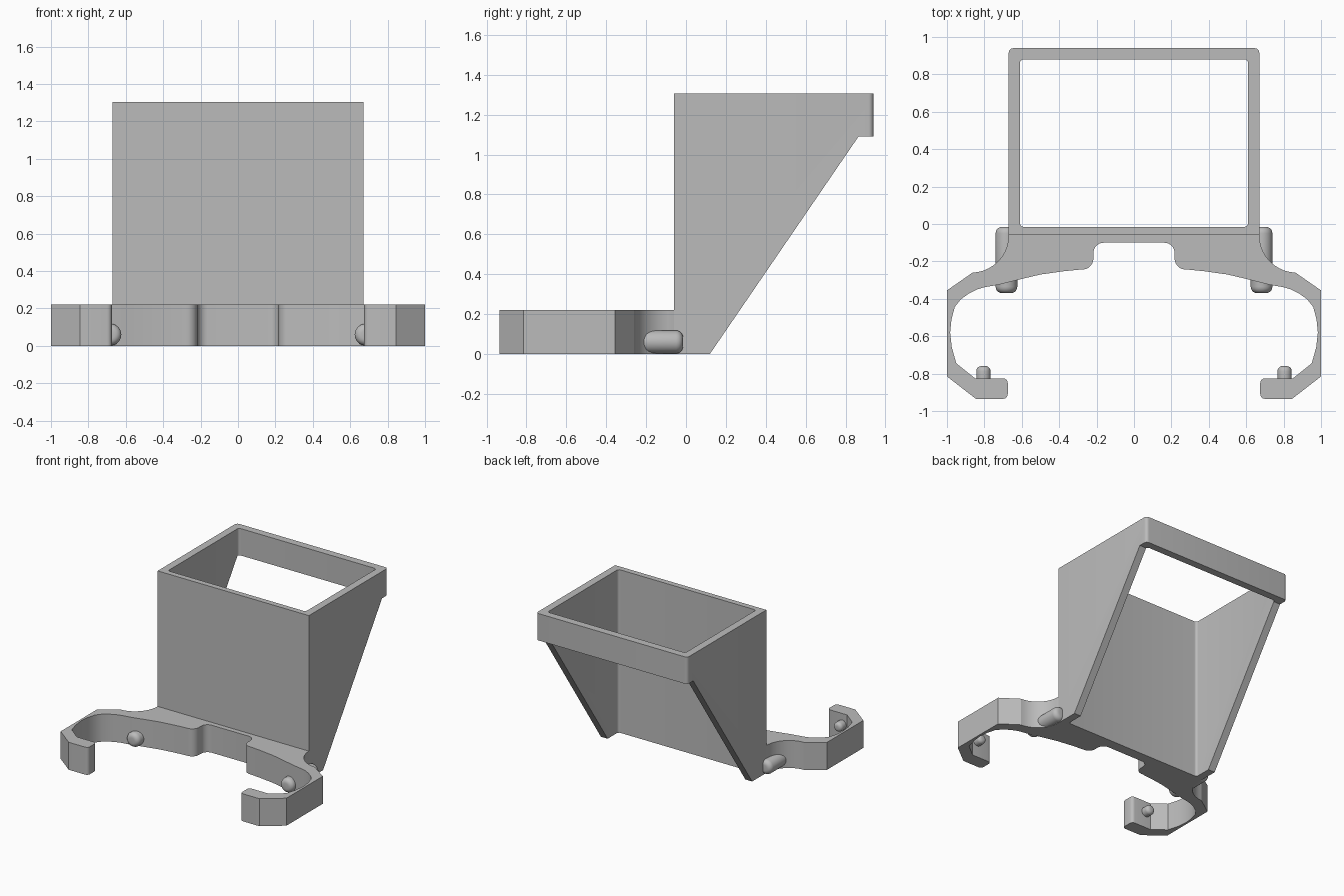
import bpy, bmesh, math
from mathutils import Matrix, Vector

if "Cube" in bpy.data.objects:
    bpy.data.objects.remove(bpy.data.objects["Cube"])

grey = bpy.data.materials.new("plain grey")
grey.diffuse_color = (0.5, 0.5, 0.5, 1)
grey.use_nodes = True
grey.node_tree.nodes["Principled BSDF"].inputs["Base Color"].default_value = grey.diffuse_color


def arc(cx, cy, r, a0, a1, n=6):
    """Points along a circular arc, angles in degrees."""
    angles = [math.radians(a0 + (a1 - a0) * i / n) for i in range(n + 1)]
    return [(cx + r * math.cos(a), cy + r * math.sin(a)) for a in angles]


def finish(name, bm):
    bmesh.ops.recalc_face_normals(bm, faces=bm.faces)
    mesh = bpy.data.meshes.new(name)
    bm.to_mesh(mesh)
    bm.free()
    mesh.materials.append(grey)
    ob = bpy.data.objects.new(name, mesh)
    bpy.context.collection.objects.link(ob)
    return ob


def prism(name, pts, place, sweep):
    """Extrude a flat outline; place maps 2D points to 3D."""
    bm = bmesh.new()
    face = bm.faces.new([bm.verts.new(place(a, b)) for a, b in pts])
    res = bmesh.ops.extrude_face_region(bm, geom=[face])
    verts = [v for v in res["geom"] if isinstance(v, bmesh.types.BMVert)]
    bmesh.ops.translate(bm, verts=verts, vec=Vector(sweep))
    return finish(name, bm)


def apply_all(ob):
    bpy.context.view_layer.objects.active = ob
    for mod in list(ob.modifiers):
        bpy.ops.object.modifier_apply(modifier=mod.name)


def smooth(ob, angle):
    bpy.ops.object.select_all(action='DESELECT')
    ob.select_set(True)
    bpy.context.view_layer.objects.active = ob
    bpy.ops.object.shade_smooth_by_angle(angle=math.radians(angle))


def boolean(ob, cutter, op):
    mod = ob.modifiers.new(op, 'BOOLEAN')
    mod.object, mod.operation, mod.solver = cutter, op, 'EXACT'
    apply_all(ob)
    bpy.data.objects.remove(cutter)


# Hopper: rounded-back box trimmed by the sloping side profile, then hollowed
hopper = prism("hopper",
               [(-0.67, -0.06), (0.67, -0.06)] + arc(0.645, 0.915, 0.025, 0, 90)
               + arc(-0.645, 0.915, 0.025, 90, 180),
               lambda x, y: (x, y, 0), (0, 0, 1.305))
slope = prism("slope_cutter",
              [(0.12, 0), (0.865, 1.09), (1.2, 1.09), (1.2, -0.2), (-0.0167, -0.2)],
              lambda y, z: (-1, y, z), (2, 0, 0))
boolean(hopper, slope, 'DIFFERENCE')
r = 0.02
cavity = prism("cavity_cutter",
               arc(0.61 - r, -0.015 + r, r, -90, 0) + arc(0.61 - r, 0.88 - r, r, 0, 90)
               + arc(-0.61 + r, 0.88 - r, r, 90, 180)
               + arc(-0.61 + r, -0.015 + r, r, 180, 270),
               lambda x, y: (x, y, -0.5), (0, 0, 2.5))
boolean(hopper, cavity, 'DIFFERENCE')
smooth(hopper, 30)

# Clip: right half outline from the wall round the hook to the central notch
half = [(0.66, -0.035)]
half += arc(0.87, -0.06, 0.2, 180, 268, 10)               # concave shoulder
half += [(1.0, -0.355), (1.0, -0.815), (0.845, -0.935)]   # outer hook
half += arc(0.70, -0.91, 0.025, 270, 180, 4)              # rounded tip
half += arc(0.70, -0.85, 0.025, 180, 90, 4)
half += [(0.85, -0.825), (0.95, -0.745), (0.974, -0.66), (0.983, -0.58),
         (0.976, -0.51), (0.958, -0.443), (0.925, -0.402), (0.88, -0.37),
         (0.84, -0.35), (0.80, -0.338), (0.72, -0.324), (0.61, -0.296),
         (0.50, -0.27), (0.38, -0.253)]                   # inner curve
half += arc(0.275, -0.185, 0.058, 275, 180, 7)            # notch
half += arc(0.162, -0.155, 0.055, 0, 90, 7)
outline = half + [(-x, y) for x, y in reversed(half)]
clip = prism("clip", outline, lambda x, y: (x, y, 0), (0, 0, 0.22))
smooth(clip, 25)


# Pegs: cylinders along y with rounded ends
def peg(name, x, z, radius, y0, y1, rounding):
    bm = bmesh.new()
    turn = Matrix.Translation((x, (y0 + y1) / 2, z)) @ Matrix.Rotation(math.pi / 2, 4, 'X')
    bmesh.ops.create_cone(bm, cap_ends=True, segments=32, radius1=radius,
                          radius2=radius, depth=y1 - y0, matrix=turn)
    ob = finish(name, bm)
    mod = ob.modifiers.new("rounding", 'BEVEL')
    mod.width, mod.segments, mod.limit_method = rounding, 5, 'ANGLE'
    mod.angle_limit = math.radians(60)
    apply_all(ob)
    smooth(ob, 40)


for side, s in (("right", 1), ("left", -1)):
    peg("shoulder_peg_" + side, s * 0.682, 0.06, 0.058, -0.37, -0.015, 0.035)
    peg("tip_peg_" + side, s * 0.805, 0.13, 0.038, -0.86, -0.76, 0.026)
